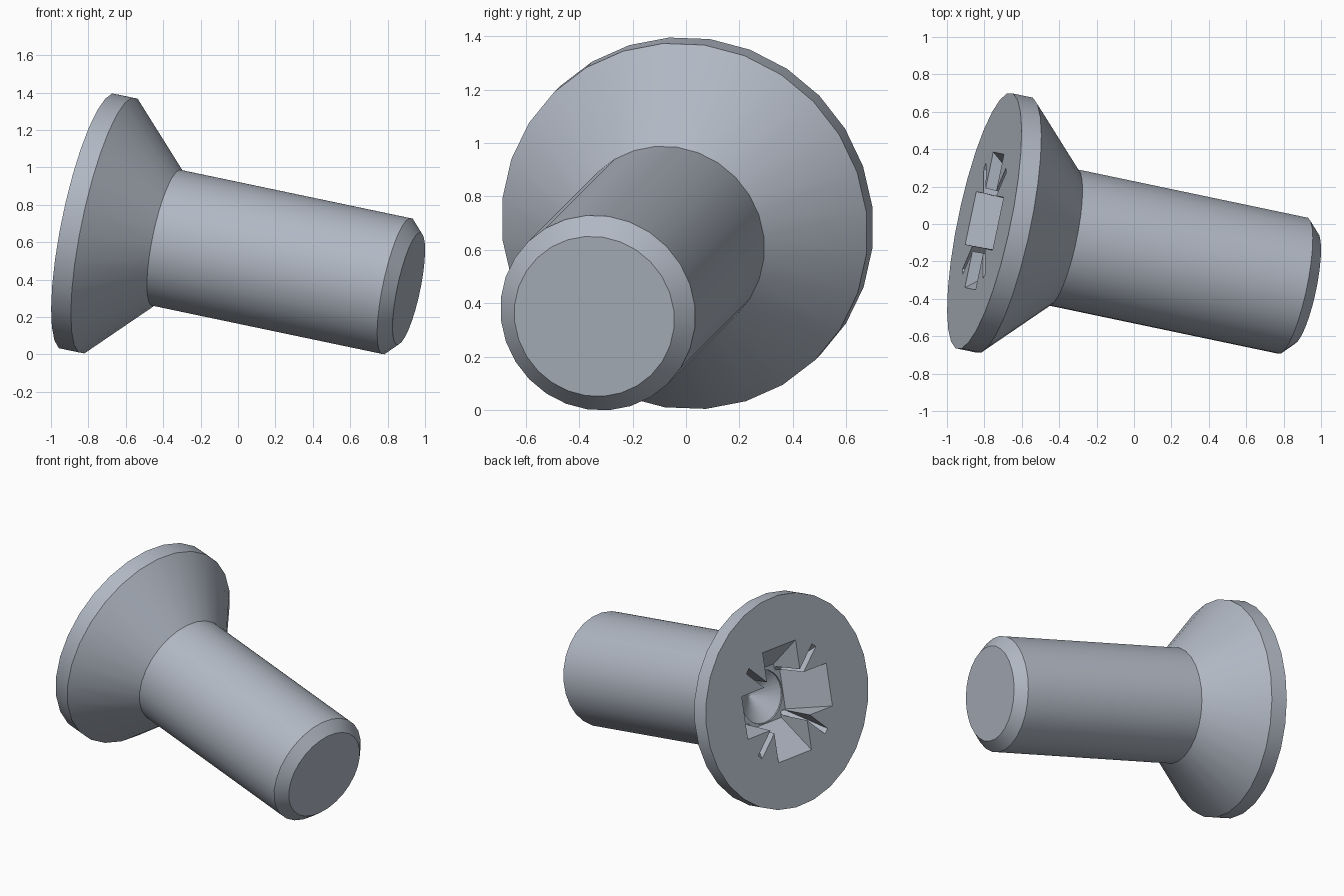
import bpy, bmesh, math
from mathutils import Matrix, Vector

cube = bpy.data.objects.get("Cube")
if cube:
    bpy.data.objects.remove(cube, do_unlink=True)

# Material
steel = bpy.data.materials.new("steel_grey")
steel.use_nodes = True
colour = (0.44, 0.48, 0.55, 1.0)
steel.diffuse_color = colour
steel.node_tree.nodes["Principled BSDF"].inputs["Base Color"].default_value = colour


def finish(bm, name):
    bmesh.ops.recalc_face_normals(bm, faces=bm.faces)
    mesh = bpy.data.meshes.new(name)
    bm.to_mesh(mesh)
    bm.free()
    obj = bpy.data.objects.new(name, mesh)
    bpy.context.collection.objects.link(obj)
    mesh.materials.append(steel)
    return obj


def lathe(name, profile, segments, phase):
    """Revolve (radius, height) points around local z and cap the ends."""
    bm = bmesh.new()
    turn = Matrix.Rotation(math.radians(phase), 3, 'Z')
    verts = [bm.verts.new(turn @ Vector((r, 0, h))) for r, h in profile]
    edges = [bm.edges.new(pair) for pair in zip(verts, verts[1:])]
    bmesh.ops.spin(bm, geom=verts + edges, cent=(0, 0, 0), axis=(0, 0, 1),
                   angle=math.tau, steps=segments)
    bmesh.ops.remove_doubles(bm, verts=bm.verts, dist=0.0001)
    bmesh.ops.holes_fill(bm, edges=[e for e in bm.edges if e.is_boundary], sides=0)
    return finish(bm, name)


def wing_cutter(name, length, width, inner, depth, angle):
    """Wedge across the axis whose ends slope inwards with depth."""
    bm = bmesh.new()
    lift = 0.03
    flare = lift * (length - inner) / depth
    turn = Matrix.Rotation(math.radians(angle), 3, 'Z')
    rings = []
    for half, wide, h in ((length + flare, width, -lift), (inner, width * 0.94, depth)):
        rings.append([bm.verts.new(turn @ Vector((sx * half, sy * wide, h)))
                      for sx, sy in ((-1, -1), (1, -1), (1, 1), (-1, 1))])
    for ring in rings:
        bm.faces.new(ring)
    for i in range(4):
        j = (i + 1) % 4
        bm.faces.new((rings[0][i], rings[0][j], rings[1][j], rings[1][i]))
    return finish(bm, name)


# Countersunk head, shank and chamfered tip in one turned body
screw = lathe("screw_body", [(0.70, 0), (0.70, 0.11), (0.373, 0.437),
                             (0.373, 1.721), (0.306, 1.787)], 28, 4.3)

# Cross recess: broad wings, thin diagonal slots and a conical bottom
cutters = [wing_cutter("wing_cutter", 0.37, 0.145, 0.18, 0.24, a) for a in (0, 90)]
cutters += [wing_cutter("slot_cutter", 0.41, 0.02, 0.20, 0.24, a) for a in (45, 135)]
cutters.append(lathe("core_cutter", [(0.19, 0.08), (0.175, 0.25), (0.01, 0.36)], 24, 0))

bpy.context.view_layer.objects.active = screw
for cutter in cutters:
    cutter.hide_render = True
    mod = screw.modifiers.new("recess", 'BOOLEAN')
    mod.operation = 'DIFFERENCE'
    mod.solver = 'EXACT'
    mod.object = cutter
    bpy.ops.object.modifier_apply(modifier=mod.name)
for cutter in cutters:
    bpy.data.objects.remove(cutter, do_unlink=True)

# Lay the screw along its tilted axis
axis = Vector((1, -0.21, -0.21)).normalized()
side = Vector((0.21, 1, 0)).normalized()
up = axis.cross(side)
pose = Matrix((side, up, axis)).transposed().to_4x4()
pose.translation = (-0.80, 0.0165, 0.711)
screw.data.transform(pose)

# Smooth turned surfaces with crisp edges
bpy.ops.object.select_all(action='DESELECT')
screw.select_set(True)
bpy.ops.object.shade_smooth_by_angle(angle=math.radians(30))
